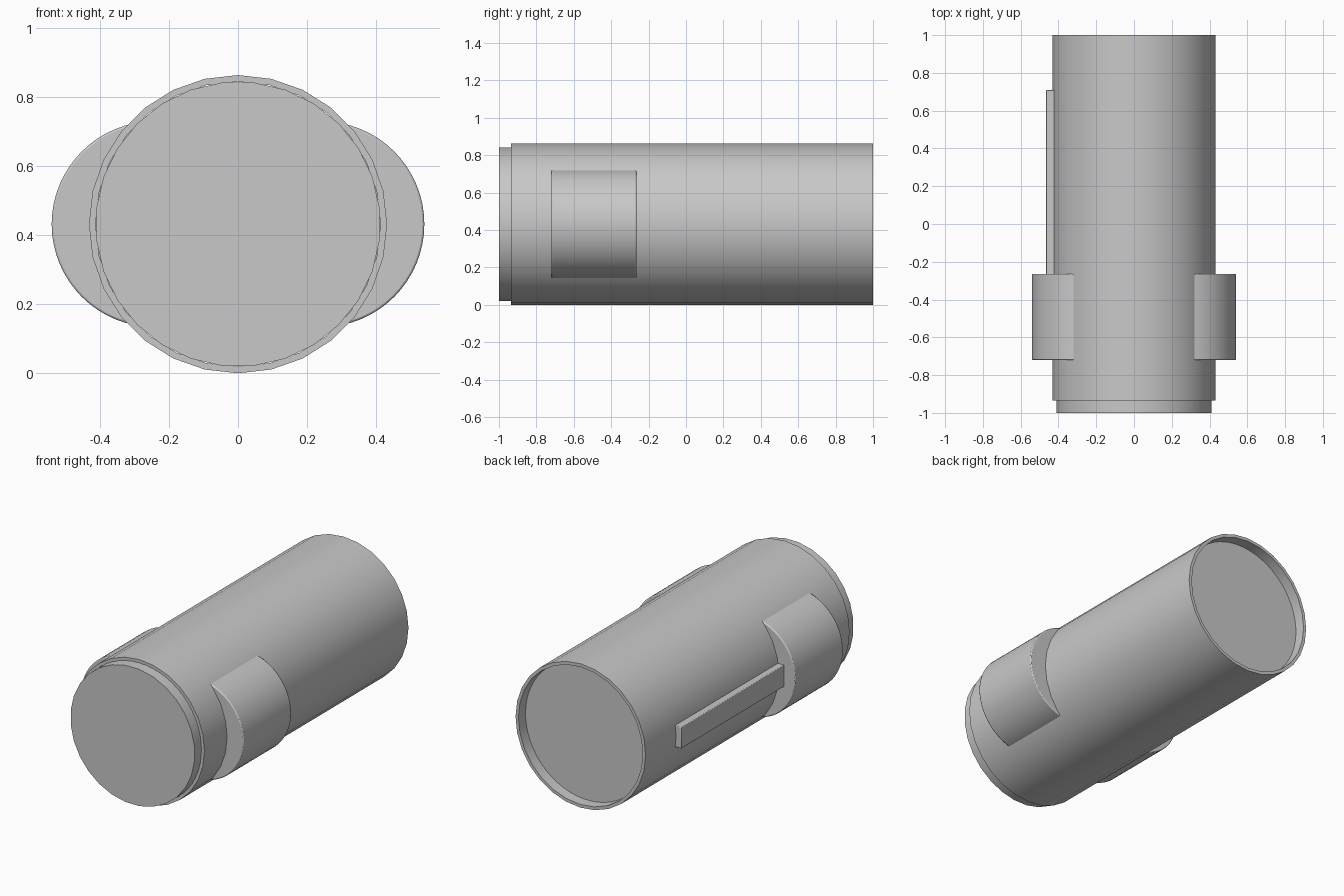
import bpy
import bmesh
from math import sin, cos, pi, radians

if "Cube" in bpy.data.objects:
    bpy.data.objects.remove(bpy.data.objects["Cube"], do_unlink=True)

AXIS_Z = 0.432

grey = bpy.data.materials.new("plain grey")
grey.use_nodes = True
grey.diffuse_color = (0.58, 0.58, 0.58, 1)
grey.node_tree.nodes["Principled BSDF"].inputs["Base Color"].default_value = grey.diffuse_color


def finish(name, bm, bevel=0):
    bmesh.ops.recalc_face_normals(bm, faces=bm.faces)
    mesh = bpy.data.meshes.new(name)
    bm.to_mesh(mesh)
    bm.free()
    mesh.materials.append(grey)
    obj = bpy.data.objects.new(name, mesh)
    bpy.context.collection.objects.link(obj)
    bpy.ops.object.select_all(action="DESELECT")
    obj.select_set(True)
    bpy.context.view_layer.objects.active = obj
    bpy.ops.object.shade_smooth_by_angle(angle=radians(35))
    if bevel:
        mod = obj.modifiers.new("soft edges", "BEVEL")
        mod.width = bevel
        mod.segments = 2
        mod.limit_method = "ANGLE"
        mod.angle_limit = radians(40)
    return obj


def lathe(name, profile, sides, phase=0, x=0, closed=False, bevel=0):
    """Revolve (radius, y) points around a line parallel to y."""
    bm = bmesh.new()
    rings = []
    for r, y in profile:
        angles = [2 * pi * (i + phase) / sides for i in range(sides)]
        rings.append([bm.verts.new((x + r * sin(a), y, AXIS_Z + r * cos(a))) for a in angles])
    pairs = list(zip(rings, rings[1:]))
    if closed:
        pairs.append((rings[-1], rings[0]))
    else:
        bm.faces.new(rings[0])
        bm.faces.new(rings[-1])
    for a, b in pairs:
        for i in range(sides):
            j = (i + 1) % sides
            bm.faces.new((a[i], a[j], b[j], b[i]))
    return finish(name, bm, bevel)


# Outer sleeve: open tube, recessed at the back
lathe("outer_sleeve", [(0.432, -0.935), (0.432, 1), (0.413, 1), (0.413, -0.935)], 28, closed=True)

# Inner core: sticks out at the front, stops short of the back rim
lathe("inner_core", [(0.413, -1), (0.413, 0.935)], 28, phase=0.5)

# Rounded side lugs
for name, side in (("left_lug", 1), ("right_lug", -1)):
    lathe(name, [(0.298, -0.72), (0.298, -0.265)], 64, x=side * 0.242, bevel=0.006)

# Thin rail along the right side, running into the lug
bm = bmesh.new()
bmesh.ops.create_cube(bm, size=1)
bmesh.ops.scale(bm, vec=(0.06, 1.01, 0.13), verts=bm.verts)
bmesh.ops.translate(bm, vec=(-0.435, 0.205, AXIS_Z), verts=bm.verts)
finish("side_rail", bm, bevel=0.004)
